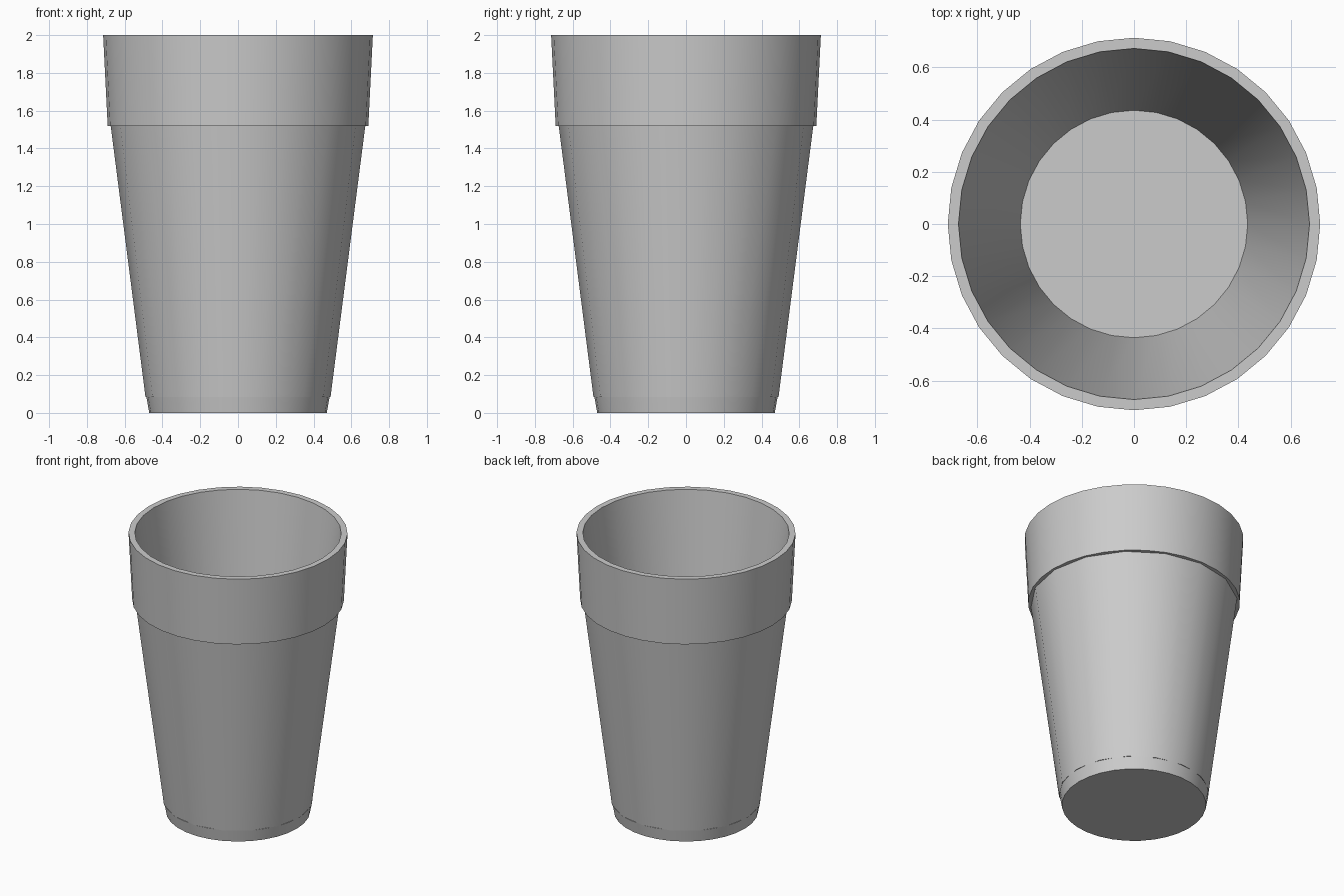
import bpy, bmesh, math

if "Cube" in bpy.data.objects:
    bpy.data.objects.remove(bpy.data.objects["Cube"])

SEGMENTS = 32


def ring(bm, radius, z, sides=SEGMENTS):
    """Ring of 32 points; a 16-sided ring keeps its midpoints on the straight chords."""
    verts = []
    for i in range(SEGMENTS):
        a = 2 * math.pi * i / SEGMENTS
        r = radius
        if sides == 16 and i % 2:
            r *= math.cos(math.pi / 16)
        verts.append(bm.verts.new((r * math.cos(a), r * math.sin(a), z)))
    return verts


def lathe(name, profile):
    """Closed shell: first and last rings are capped."""
    bm = bmesh.new()
    rings = [ring(bm, *p) for p in profile]
    for low, high in zip(rings, rings[1:]):
        for i in range(SEGMENTS):
            j = (i + 1) % SEGMENTS
            bm.faces.new((low[i], low[j], high[j], high[i]))
    bm.faces.new(rings[0][::-1])
    bm.faces.new(rings[-1])
    mesh = bpy.data.meshes.new(name)
    bm.to_mesh(mesh)
    bm.free()
    obj = bpy.data.objects.new(name, mesh)
    bpy.context.collection.objects.link(obj)
    bpy.ops.object.select_all(action='DESELECT')
    obj.select_set(True)
    bpy.context.view_layer.objects.active = obj
    bpy.ops.object.shade_smooth_by_angle(angle=math.radians(30))
    return obj


lathe("tapered_pot", [
    # round foot band
    (0.47, 0.0), (0.485, 0.085),
    # sixteen-sided tapered body
    (0.49, 0.085, 16), (0.674, 1.52, 16),
    # round collar and rim
    (0.69, 1.52), (0.714, 2.0),
    # inner wall down to the floor
    (0.673, 2.0), (0.436, 0.085),
])
